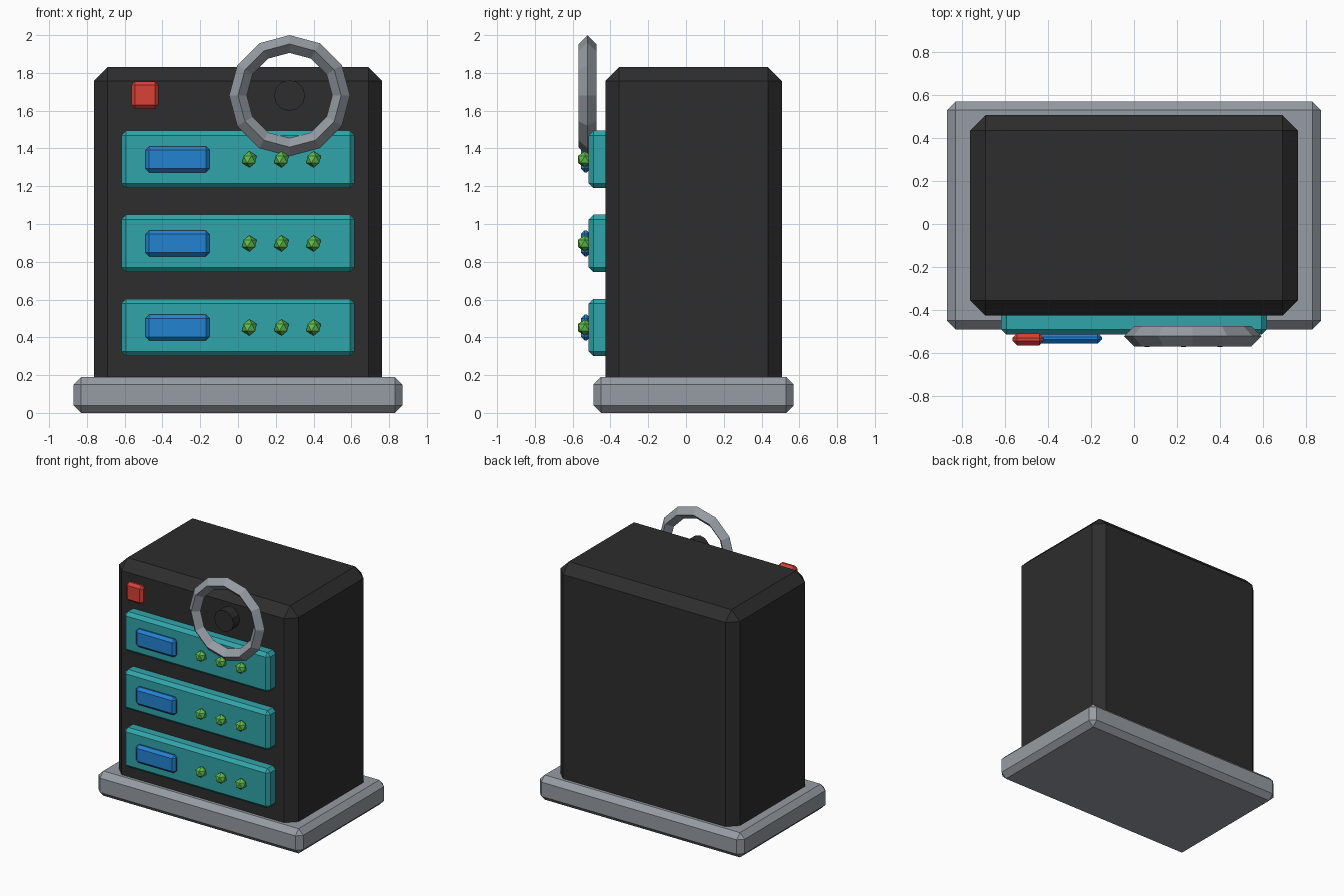
import bpy, bmesh, math
from mathutils import Matrix

if "Cube" in bpy.data.objects:
    bpy.data.objects.remove(bpy.data.objects["Cube"])


def material(name, rgb):
    m = bpy.data.materials.new(name)
    m.diffuse_color = (*rgb, 1)
    m.use_nodes = True
    m.node_tree.nodes["Principled BSDF"].inputs["Base Color"].default_value = m.diffuse_color
    return m


BLACK = material("charcoal", (0.026, 0.026, 0.026))
GREY = material("metal grey", (0.305, 0.332, 0.367))
TEAL = material("teal", (0.030, 0.376, 0.402))
BLUE = material("blue", (0.017, 0.223, 0.645))
GREEN = material("green", (0.114, 0.515, 0.070))
RED = material("red", (0.680, 0.053, 0.038))


def finish(bm, name, mat):
    bmesh.ops.recalc_face_normals(bm, faces=bm.faces)
    me = bpy.data.meshes.new(name)
    bm.to_mesh(me)
    bm.free()
    me.materials.append(mat)
    ob = bpy.data.objects.new(name, me)
    bpy.context.collection.objects.link(ob)
    return ob


def box(name, mat, xs, ys, zs, bevel):
    """Box between the given limits with a single-segment chamfer."""
    spans = (xs, ys, zs)
    bm = bmesh.new()
    size = Matrix.Diagonal([b - a for a, b in spans] + [1])
    centre = Matrix.Translation([(a + b) / 2 for a, b in spans])
    bmesh.ops.create_cube(bm, size=1, matrix=centre @ size)
    bmesh.ops.bevel(bm, geom=bm.edges[:], offset=bevel, segments=1,
                    profile=0.5, affect='EDGES')
    return finish(bm, name, mat)


def ring(name, mat, centre, major, minor, segments):
    """Faceted ring with a diamond section, facing -y."""
    cx, cy, cz = centre
    bm = bmesh.new()
    loops = []
    for i in range(segments):
        a = math.tau * i / segments
        loop = []
        for j in range(4):
            b = math.tau * j / 4
            r = major + minor * math.cos(b)
            loop.append(bm.verts.new((cx + r * math.cos(a),
                                      cy + minor * math.sin(b),
                                      cz + r * math.sin(a))))
        loops.append(loop)
    for i in range(segments):
        p, q = loops[i], loops[(i + 1) % segments]
        for j in range(4):
            k = (j + 1) % 4
            bm.faces.new((p[j], p[k], q[k], q[j]))
    return finish(bm, name, mat)


# Plinth and cabinet
box("base", GREY, (-0.87, 0.87), (-0.49, 0.57), (0, 0.19), 0.04)
box("cabinet", BLACK, (-0.763, 0.763), (-0.427, 0.507), (0.10, 1.83), 0.072)

# Drawer panels, each with a screen and three lights
for n, z in enumerate((0.452, 0.897, 1.342), 1):
    box(f"drawer_panel_{n}", TEAL, (-0.618, 0.618), (-0.515, -0.40),
        (z - 0.152, z + 0.152), 0.025)
    box(f"screen_{n}", BLUE, (-0.49, -0.15), (-0.557, -0.505),
        (z - 0.069, z + 0.069), 0.02)
    for k, x in enumerate((0.06, 0.23, 0.40), 1):
        bm = bmesh.new()
        bmesh.ops.create_icosphere(bm, subdivisions=1, radius=0.043,
                                   matrix=Matrix.Translation((x, -0.535, z)))
        finish(bm, f"light_{n}_{k}", GREEN)

# Red button
box("button", RED, (-0.565, -0.42), (-0.565, -0.51), (1.61, 1.755), 0.02)

# Hand wheel and its hub
ring("hand_wheel", GREY, (0.273, -0.522, 1.68), 0.273, 0.047, 12)
bm = bmesh.new()
bmesh.ops.create_cone(bm, cap_ends=True, segments=12, radius1=0.082, radius2=0.082,
                      depth=0.08,
                      matrix=Matrix.Translation((0.273, -0.522, 1.68))
                      @ Matrix.Rotation(math.pi / 2, 4, 'X'))
finish(bm, "wheel_hub", BLACK)
